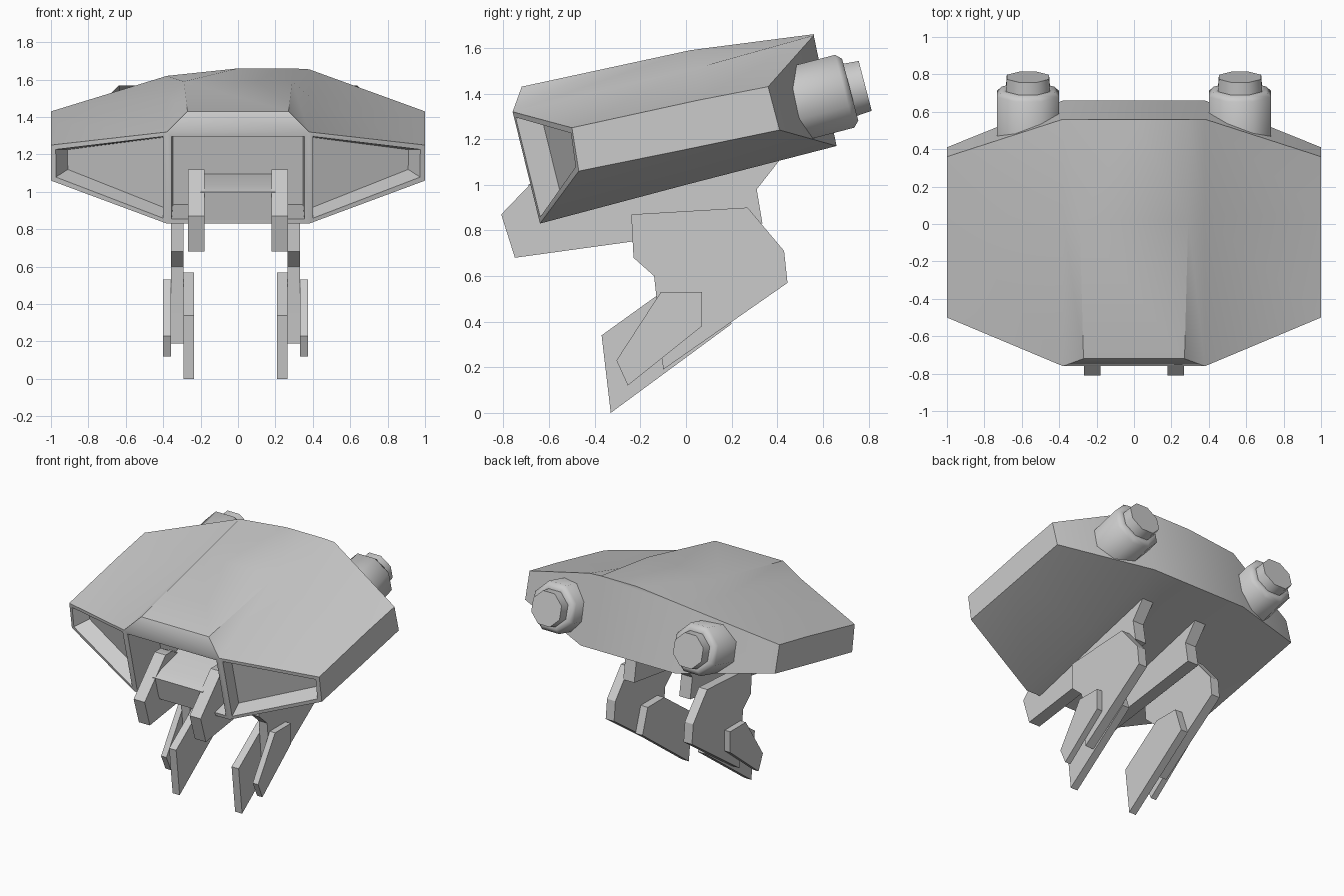
import bpy, bmesh, math
from mathutils import Vector, Matrix

if "Cube" in bpy.data.objects:
    bpy.data.objects.remove(bpy.data.objects["Cube"])

TILT = math.atan2(0.34, 1.30)                      # the hull is pitched nose-down
AXIS = Vector((0, math.cos(TILT), math.sin(TILT)))


def finish(bm, name, angle):
    bmesh.ops.recalc_face_normals(bm, faces=bm.faces)
    me = bpy.data.meshes.new(name)
    bm.to_mesh(me)
    bm.free()
    ob = bpy.data.objects.new(name, me)
    bpy.context.collection.objects.link(ob)
    bpy.ops.object.select_all(action='DESELECT')
    ob.select_set(True)
    bpy.context.view_layer.objects.active = ob
    bpy.ops.object.shade_smooth_by_angle(angle=math.radians(angle))
    return ob


def loft(bm, sections):
    """Skin closed rings of equal length; returns the rings."""
    rings = [[bm.verts.new(p) for p in s] for s in sections]
    n = len(rings[0])
    for a, b in zip(rings, rings[1:]):
        for i in range(n):
            j = (i + 1) % n
            bm.faces.new((a[i], a[j], b[j], b[i]))
    return rings


def plate(name, profile, x0, x1):
    """Side profile (y, z) given thickness along x."""
    bm = bmesh.new()
    a, b = loft(bm, [[(x, y, z) for y, z in profile] for x in (x0, x1)])
    bm.faces.new(a)
    bm.faces.new(b)
    return finish(bm, name, 30)


# Hull: three half sections (bottom, tip low, tip high, shoulder, top), mirrored
front = [(.38, -.64, .83), (1, -.47, 1.06), (1, -.50, 1.25), (.38, -.76, 1.32), (.27, -.72, 1.43)]
mid = [(.38, 0, 1.0), (1, 0, 1.155), (1, .05, 1.37), (.38, .04, 1.51), (.29, .02, 1.59)]
back = [(.38, .66, 1.17), (1, .41, 1.24), (1, .36, 1.43), (.38, .56, 1.655), (.29, .56, 1.66)]
bm = bmesh.new()
rings = loft(bm, [h + [(-x, y, z) for x, y, z in reversed(h)] for h in (front, mid, back)])
f, b = rings[0], rings[2]
b[5].co.x = 0                                      # rear left corner sits a little lower
b[6].co.z = 1.62
side_bays, bays = [], []
for r in (f, b):
    s1 = bm.faces.new((r[0], r[1], r[2], r[3]))
    s2 = bm.faces.new((r[6], r[7], r[8], r[9]))
    c = bm.faces.new((r[0], r[3], r[6], r[9]))
    bm.faces.new((r[3], r[4], r[5], r[6]))
    side_bays.append([s1, s2])
    bays.append(c)
bmesh.ops.recalc_face_normals(bm, faces=bm.faces)
# Recessed panels in the front: two side bays and the deep weapon bay
bmesh.ops.inset_individual(bm, faces=side_bays[0], thickness=.035)
bmesh.ops.inset_individual(bm, faces=side_bays[0], thickness=.035, depth=-.11)
bmesh.ops.inset_individual(bm, faces=[bays[0]], thickness=.035)
bmesh.ops.inset_individual(bm, faces=[bays[0]], thickness=.01, depth=-.3)
finish(bm, "hull", 40)

# Mount block between the guns inside the bay
plate("gun_mount", [(-.65, .85), (-.69, 1.0), (-.62, 1.04), (-.25, 1.13), (-.2, .96)], -.2, .2)

gun = [(-.81, .87), (-.75, .68), (.335, .83), (.31, .98), (.42, 1.12), (-.3, 1.02),
       (-.5, 1.12), (-.57, 1.12)]
thigh = [(-.23, .68), (-.24, .87), (.27, .90), (.43, .71), (.445, .57), (-.1, .19),
         (-.13, .51), (-.14, .60)]
inner_foot = [(-.37, .34), (-.33, 0), (.2, .39), (.14, .57), (-.05, .57)]
outer_foot = [(-.305, .23), (-.255, .12), (.07, .38), (.07, .53), (-.11, .53)]

for side, s in (("left", -1), ("right", 1)):
    # Gun beam and the leg plates stacked beside it
    plate("gun_" + side, gun, s * .18, s * .268)
    o = -.014                                      # legs sit slightly off centre
    plate("thigh_" + side, thigh, s * .278 + o, s * .345 + o)
    plate("inner_foot_" + side, inner_foot, s * .222 + o, s * .278 + o)
    plate("outer_foot_" + side, outer_foot, s * .345 + o, s * .388 + o)

    # Eight-sided thruster with stepped nozzle
    centre = Vector((s * .567, .715, 1.415))
    rot = Matrix.Rotation(TILT, 3, 'X')
    rings = []
    for d, r in ((-.32, .165), (-.02, .165), (.005, .14), (.005, .118), (.073, .113)):
        r /= math.cos(math.pi / 8)
        rings.append([centre + AXIS * d + rot @ Vector((r * math.cos(a), 0, r * math.sin(a)))
                      for a in (math.pi / 8 + k * math.pi / 4 for k in range(8))])
    bm = bmesh.new()
    rings = loft(bm, rings)
    bm.faces.new(rings[0])
    bm.faces.new(rings[-1])
    finish(bm, "thruster_" + side, 50)
